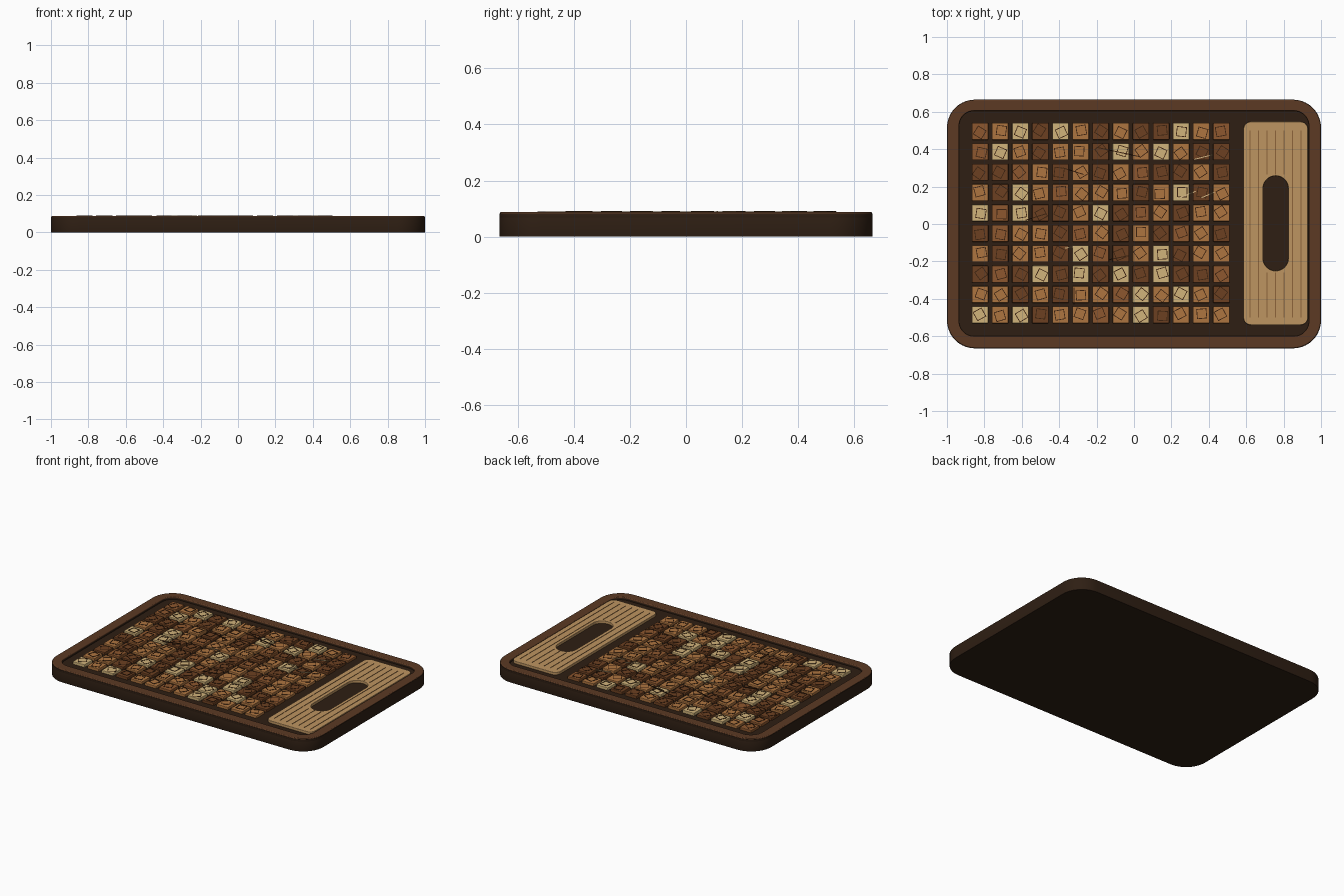
import bpy, bmesh, math, random
from mathutils import Matrix, Vector

if "Cube" in bpy.data.objects:
    bpy.data.objects.remove(bpy.data.objects["Cube"])

random.seed(4)


def mat(name, r, g, b):
    m = bpy.data.materials.new(name)
    m.diffuse_color = [(c / 255) ** 2.2 for c in (r, g, b)] + [1]
    m.use_nodes = True
    m.node_tree.nodes["Principled BSDF"].inputs["Base Color"].default_value = m.diffuse_color
    return m


DARK = mat("dark_walnut", 50, 36, 26)
RIM = mat("rim_brown", 92, 60, 40)
PANEL = mat("pale_wood", 188, 147, 97)
GRAIN = mat("grain", 140, 100, 60)
MARK = mat("mark", 62, 38, 22)
SPLINTER = mat("splinter", 215, 185, 135)
TILES = [mat("tile_dark", 108, 66, 38), mat("tile_brown", 140, 88, 50),
         mat("tile_mid", 172, 116, 66), mat("tile_light", 208, 178, 122)]


def rounded(x0, x1, y0, y1, r, n=10):
    pts = []
    for cx, cy, a in ((x1 - r, y1 - r, 0), (x0 + r, y1 - r, 90),
                      (x0 + r, y0 + r, 180), (x1 - r, y0 + r, 270)):
        for i in range(n + 1):
            t = math.radians(a + 90 * i / n)
            pts.append((cx + r * math.cos(t), cy + r * math.sin(t)))
    return pts


def plate(name, outlines, z0, z1, bevel, material):
    """Flat plate from closed outlines; inner outlines become holes."""
    cu = bpy.data.curves.new(name, 'CURVE')
    cu.dimensions, cu.fill_mode = '2D', 'BOTH'
    cu.extrude = (z1 - z0) / 2 - bevel
    cu.bevel_depth, cu.bevel_resolution, cu.offset = bevel, 2, -bevel
    for pts in outlines:
        s = cu.splines.new('POLY')
        s.points.add(len(pts) - 1)
        for p, (x, y) in zip(s.points, pts):
            p.co = (x, y, 0, 1)
        s.use_cyclic_u = True
    ob = bpy.data.objects.new(name, cu)
    ob.location.z = (z0 + z1) / 2
    bpy.context.collection.objects.link(ob)
    bpy.ops.object.select_all(action='DESELECT')
    bpy.context.view_layer.objects.active = ob
    ob.select_set(True)
    bpy.ops.object.convert(target='MESH')
    ob = bpy.context.object
    ob.data.materials.clear()
    ob.data.materials.append(material)
    bpy.ops.object.shade_smooth_by_angle(angle=math.radians(35))
    return ob


def box(bm, loc, size, rot=0, slot=0):
    m = (Matrix.Translation(loc) @ Matrix.Rotation(rot, 4, 'Z')
         @ Matrix.Diagonal((*size, 1)))
    for v in bmesh.ops.create_cube(bm, size=1, matrix=m)['verts']:
        for f in v.link_faces:
            f.material_index = slot


def finish(name, bm, materials):
    me = bpy.data.meshes.new(name)
    bm.to_mesh(me)
    bm.free()
    for m in materials:
        me.materials.append(m)
    ob = bpy.data.objects.new(name, me)
    bpy.context.collection.objects.link(ob)
    return ob


# Tray body and raised rim
outer = rounded(-1, 1, -0.665, 0.665, 0.15)
inner = rounded(-0.935, 0.935, -0.6, 0.605, 0.08)
plate("tray_body", [outer], 0, 0.07, 0.002, DARK)
plate("tray_wall", [outer, inner], 0.066, 0.082, 0.001, DARK)
plate("tray_rim", [rounded(-0.998, 0.998, -0.663, 0.663, 0.148), inner],
      0.076, 0.088, 0.005, RIM)

# Handle panel with slot
plate("handle_panel", [rounded(0.585, 0.93, -0.54, 0.547, 0.04),
                       rounded(0.69, 0.825, -0.25, 0.257, 0.067)],
      0.068, 0.087, 0.003, PANEL)

# Grain lines, split around the slot
bm = bmesh.new()
for i in range(7):
    x = 0.62 + 0.0455 * i
    spans = [(-0.5, 0.5)]
    if 0.685 < x < 0.83:
        spans = [(-0.5, -0.26), (0.265, 0.5)]
    for a, b in spans:
        box(bm, (x, (a + b) / 2, 0.087), (0.004, b - a, 0.004))
finish("panel_grain", bm, [GRAIN])

# Mosaic tiles (D dark, B brown, M mid, L light) with square marks
rows = ["BMLDLMDMDDLMB", "BLMDMMDLMLMDD", "DDBMDMDMBDDMD", "MDLMBMMMDMLDM",
        "LBLDDMLDBMDMM", "DBMMDBMDMDBMD", "MDMMDLBDMLDMM", "DBDLDLDLDLDDB",
        "MMDMDMMBLMLMD", "LMLDMMBMLDMMM"]
tiles, marks = bmesh.new(), bmesh.new()
for j, row in enumerate(rows):
    for i, c in enumerate(row):
        x, y = -0.823 + 0.1075 * i, 0.495 - 0.109 * j
        top = random.uniform(0.086, 0.089)
        box(tiles, (x, y, (top + 0.066) / 2), (0.088, 0.09, top - 0.066),
            0, "DBML".index(c))
        a = random.uniform(-0.7, 0.7)
        cx, cy = x + random.uniform(-.008, .008), y + random.uniform(-.008, .008)
        for k in range(4):
            t = a + k * math.pi / 2
            o = Vector((math.cos(t), math.sin(t), 0)) * 0.025
            box(marks, Vector((cx, cy, top)) + o, (0.004, 0.054, 0.004), t)
ob = finish("mosaic_tiles", tiles, TILES)
mod = ob.modifiers.new("soft_edges", 'BEVEL')
mod.width, mod.segments = 0.004, 2
finish("tile_marks", marks, [MARK])

# Thin splinters and scratches across the mosaic
for name, material, lines in (
        ("light_splinters", SPLINTER,
         [(-.29, .112, -.22, .112), (.32, .345, .42, .37), (.23, .135, .33, .175),
          (.36, .14, .43, .17), (-.37, -.13, -.32, -.12)]),
        ("dark_scratches", MARK,
         [(-.2, .41, .03, .36), (-.38, .3, -.27, .265), (-.58, .02, -.47, .055),
          (-.32, -.34, -.32, -.43), (-.13, -.19, -.03, -.17)])):
    bm = bmesh.new()
    for x0, y0, x1, y1 in lines:
        box(bm, ((x0 + x1) / 2, (y0 + y1) / 2, 0.0895),
            (math.hypot(x1 - x0, y1 - y0), 0.005, 0.004),
            math.atan2(y1 - y0, x1 - x0))
    finish(name, bm, [material])
